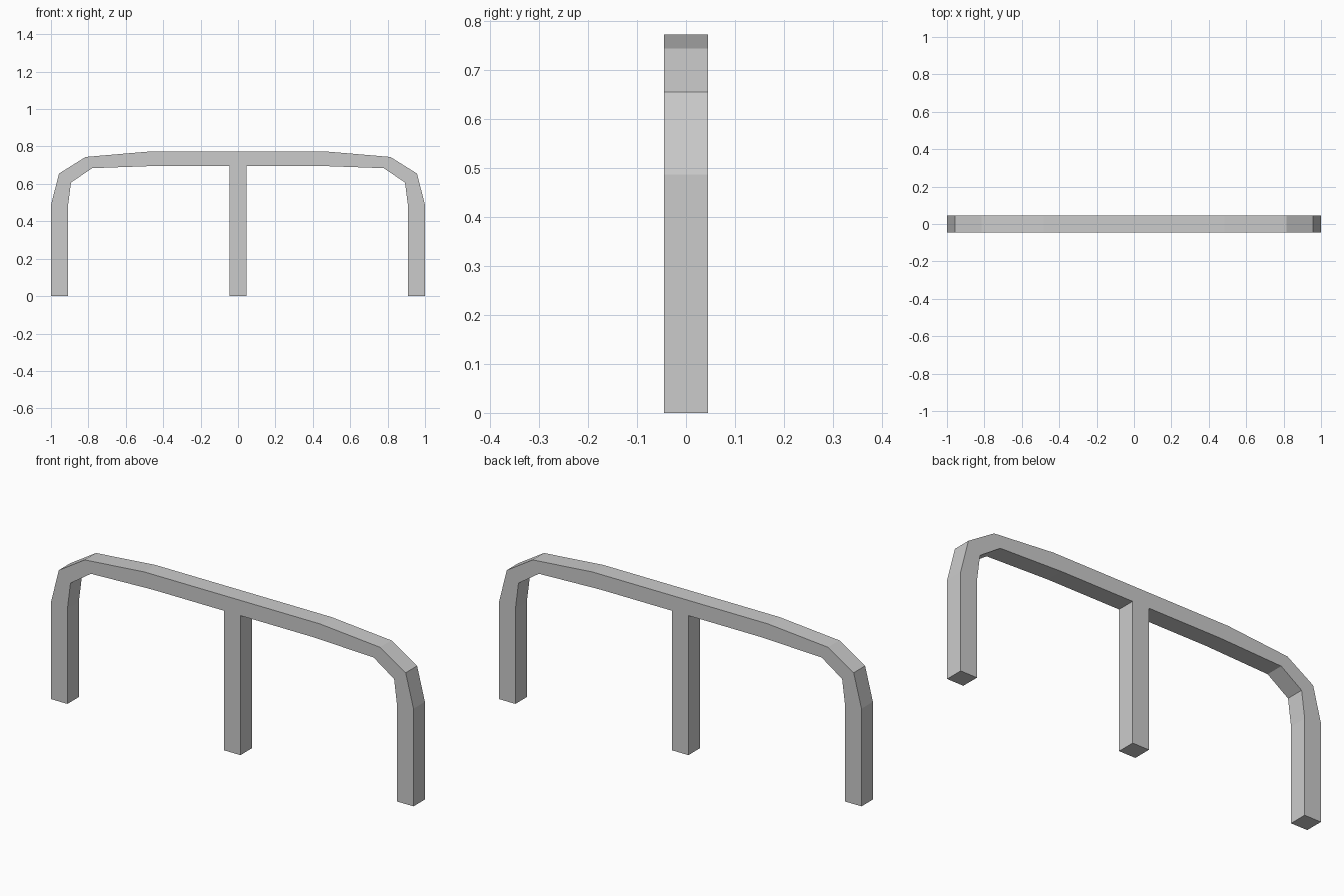
import bpy, bmesh

if "Cube" in bpy.data.objects:
    bpy.data.objects.remove(bpy.data.objects["Cube"])

HALF = 0.045  # half thickness in y

# Outer and inner edge of the left half of the rail (x, z), foot to top
outer = [(-1, 0), (-1, 0.487), (-0.957, 0.655), (-0.815, 0.744), (-0.485, 0.772)]
inner = [(-0.91, 0), (-0.91, 0.475), (-0.893, 0.607), (-0.78, 0.684), (-0.44, 0.696)]


def mirrored(path):
    return path + [(-x, z) for x, z in reversed(path)]


def make_strip(name, side_a, side_b):
    """Square tube swept between two matching edge paths, capped at both ends."""
    bm = bmesh.new()
    rings = []
    for (ax, az), (bx, bz) in zip(side_a, side_b):
        corners = [(ax, -HALF, az), (ax, HALF, az), (bx, HALF, bz), (bx, -HALF, bz)]
        rings.append([bm.verts.new(c) for c in corners])
    for r, s in zip(rings, rings[1:]):
        for i in range(4):
            j = (i + 1) % 4
            bm.faces.new((r[i], r[j], s[j], s[i]))
    bm.faces.new(rings[0])
    bm.faces.new(rings[-1])
    bmesh.ops.recalc_face_normals(bm, faces=bm.faces)
    mesh = bpy.data.meshes.new(name)
    bm.to_mesh(mesh)
    bm.free()
    obj = bpy.data.objects.new(name, mesh)
    bpy.context.collection.objects.link(obj)
    return obj


# Bent rail with its two end legs
make_strip("bent_rail", mirrored(outer), mirrored(inner))

# Middle leg, meeting the underside of the rail
make_strip("middle_leg", [(-0.045, 0), (-0.045, 0.696)], [(0.045, 0), (0.045, 0.696)])
